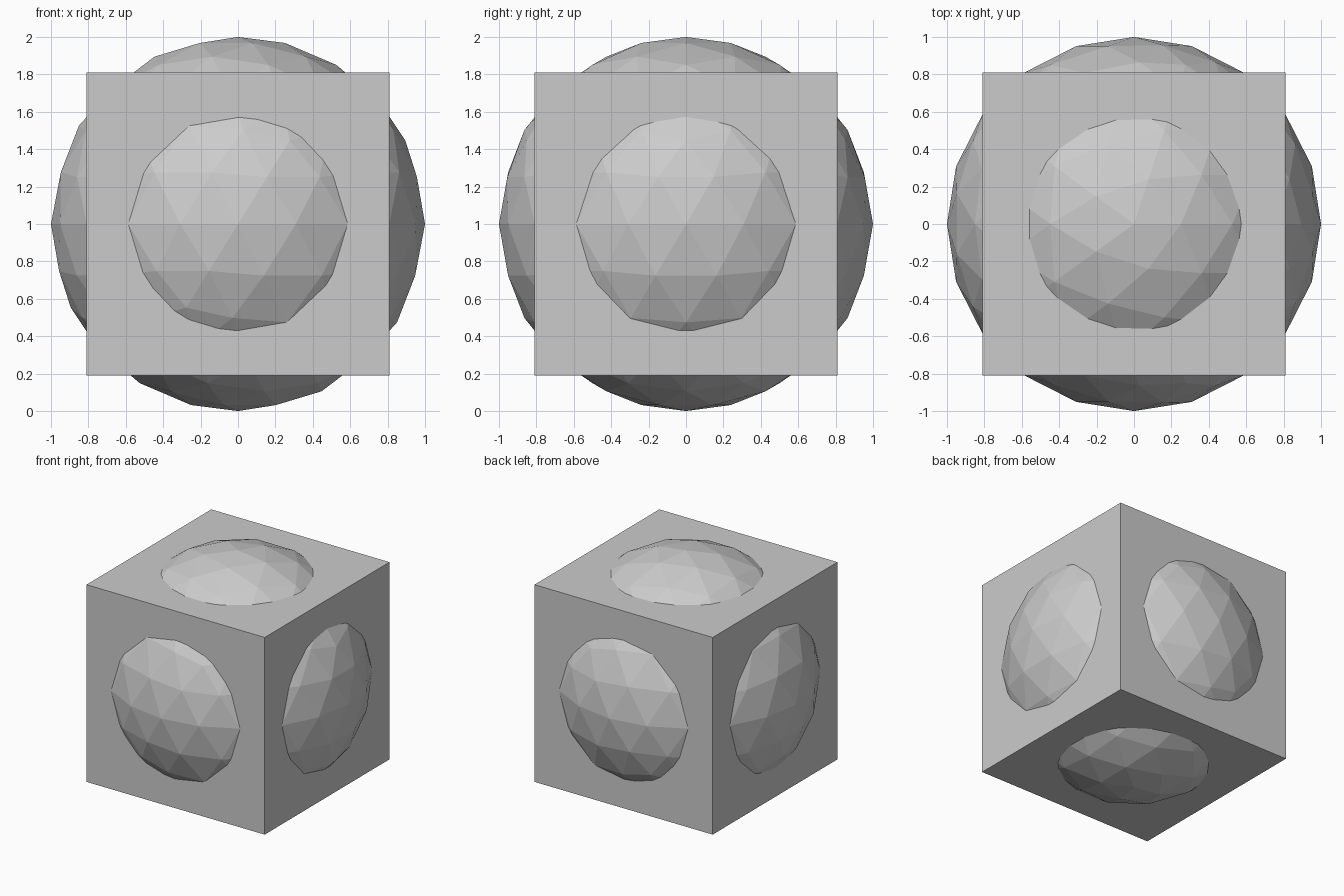
import bpy

if "Cube" in bpy.data.objects:
    bpy.data.objects.remove(bpy.data.objects["Cube"])

CENTRE = (0, 0, 1)

# Faceted ball that bulges through every face of the cube
bpy.ops.mesh.primitive_ico_sphere_add(subdivisions=3, radius=1.0, location=CENTRE)
bpy.context.object.name = "faceted_ball"
bpy.ops.object.shade_flat()

# Cube
bpy.ops.mesh.primitive_cube_add(size=1.62, location=CENTRE)
bpy.context.object.name = "cube_body"
